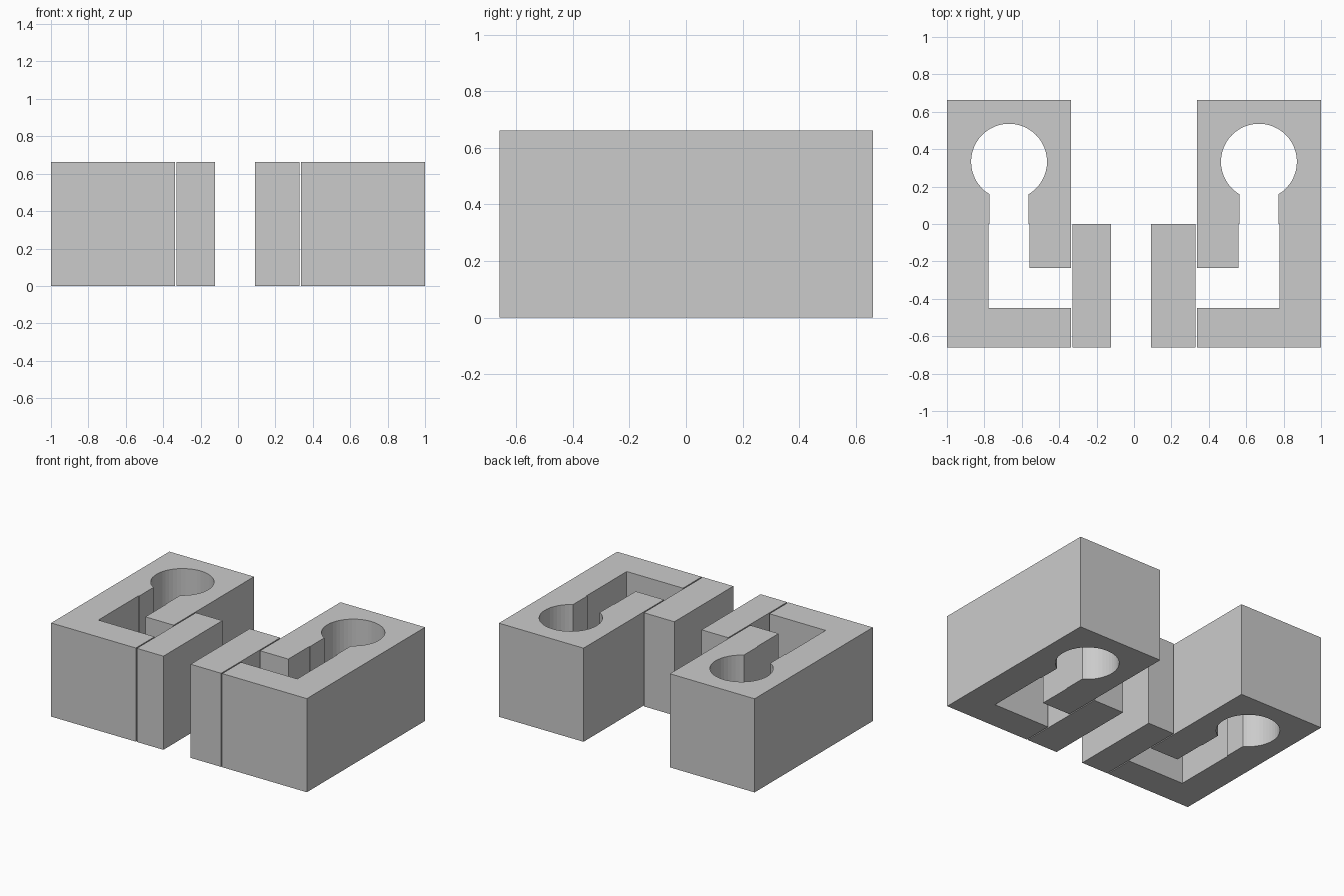
import bpy, bmesh
from math import asin, cos, sin, pi

if "Cube" in bpy.data.objects:
    bpy.data.objects.remove(bpy.data.objects["Cube"])

HEIGHT = 0.662
CX, CY, R = 0.668, 0.333, 0.203      # round pocket
NECK = 0.1045                        # half width of the slot below it


def extrude_outline(name, points):
    """Closed plan outline raised from the floor to full height."""
    bm = bmesh.new()
    face = bm.faces.new([bm.verts.new((x, y, 0)) for x, y in points])
    top = bmesh.ops.extrude_face_region(bm, geom=[face])["geom"]
    verts = [g for g in top if isinstance(g, bmesh.types.BMVert)]
    bmesh.ops.translate(bm, verts=verts, vec=(0, 0, HEIGHT))
    bmesh.ops.recalc_face_normals(bm, faces=bm.faces[:])
    mesh = bpy.data.meshes.new(name)
    bm.to_mesh(mesh)
    bm.free()
    obj = bpy.data.objects.new(name, mesh)
    bpy.context.collection.objects.link(obj)
    return obj


# Round pocket arc, from the outer neck edge over the top to the inner one
half = asin(NECK / R)
start, sweep, n = -pi / 2 + half, 2 * pi - 2 * half, 40
arc = [(CX + R * cos(start + sweep * i / n), CY + R * sin(start + sweep * i / n))
       for i in range(n + 1)]

# Right block outline: outer walls, L-shaped slot, round pocket
body = [(0.338, -0.659), (1, -0.659), (1, 0.662), (0.338, 0.662),
        (0.338, -0.236), (0.559, -0.236), (0.559, 0), (CX - NECK, 0)]
body += arc[::-1]
body += [(CX + NECK, 0), (0.778, 0), (0.778, -0.449), (0.338, -0.449)]

for side, sx, inner in (("right", 1, 0.091), ("left", -1, 0.122)):
    # Keyhole block
    extrude_outline(side + "_keyhole_block", [(sx * x, y) for x, y in body])
    # Slim block closing the slot mouth
    slim = [(inner, -0.659), (0.33, -0.659), (0.33, 0), (inner, 0)]
    extrude_outline(side + "_slim_block", [(sx * x, y) for x, y in slim])
